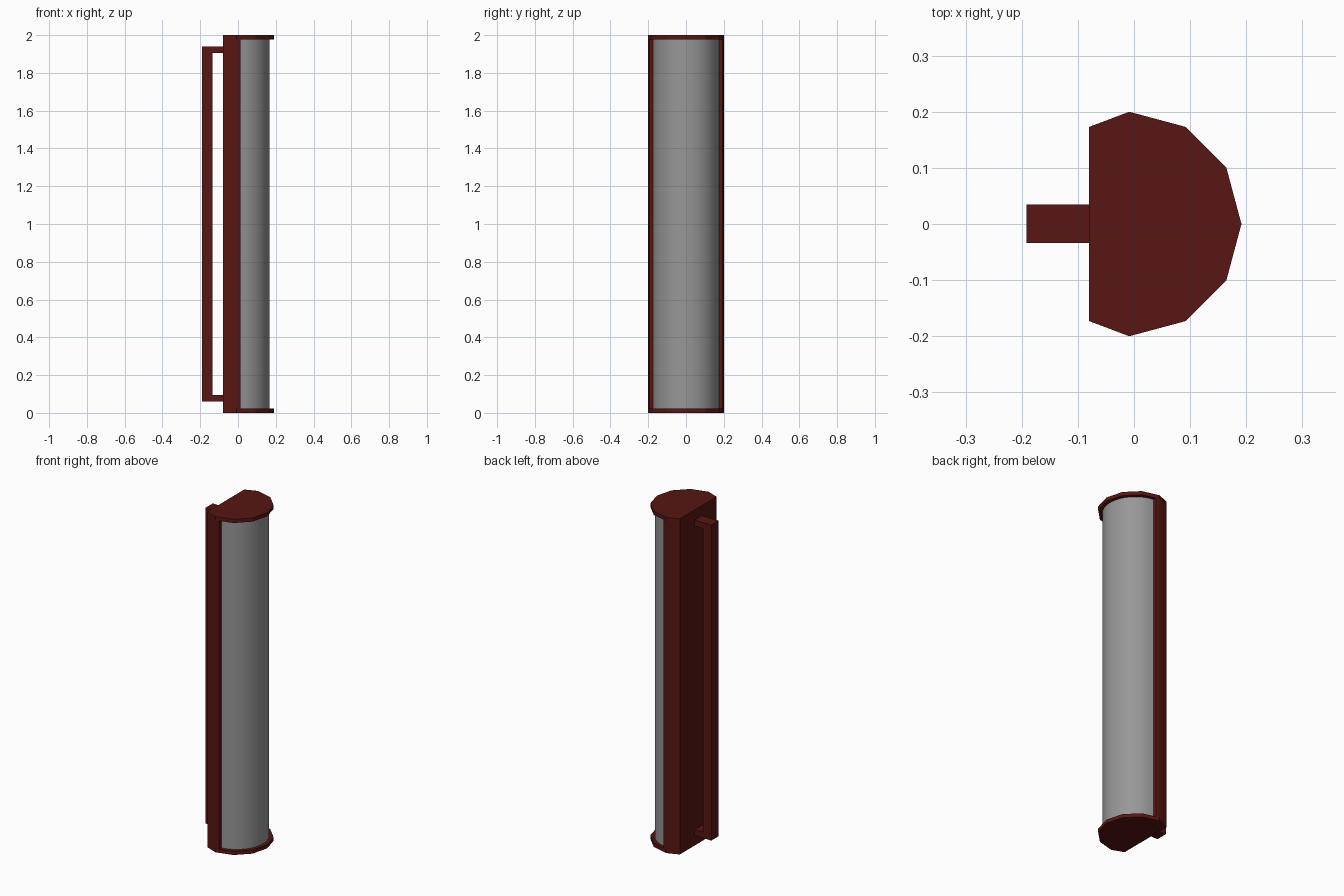
import bpy, bmesh, math

if "Cube" in bpy.data.objects:
    bpy.data.objects.remove(bpy.data.objects["Cube"])

CX = -0.0085        # axis of the rounded body
HEIGHT = 2.0
CAP = 0.022         # end cap thickness


def material(name, color):
    mat = bpy.data.materials.new(name)
    mat.diffuse_color = (*color, 1)
    mat.use_nodes = True
    mat.node_tree.nodes["Principled BSDF"].inputs["Base Color"].default_value = mat.diffuse_color
    return mat


red = material("dark_red", (0.096, 0.008, 0.006))
grey = material("mid_grey", (0.31, 0.31, 0.31))


def extrude(name, pts, to_3d, depth, mat, smooth=None):
    """Solid from a closed 2D outline, pushed along the depth vector."""
    bm = bmesh.new()
    face = bm.faces.new([bm.verts.new(to_3d(*p)) for p in pts])
    new = bmesh.ops.extrude_face_region(bm, geom=[face])["geom"]
    bmesh.ops.translate(bm, vec=depth,
                        verts=[g for g in new if isinstance(g, bmesh.types.BMVert)])
    bmesh.ops.recalc_face_normals(bm, faces=bm.faces)
    mesh = bpy.data.meshes.new(name)
    bm.to_mesh(mesh)
    bm.free()
    ob = bpy.data.objects.new(name, mesh)
    bpy.context.collection.objects.link(ob)
    mesh.materials.append(mat)
    if smooth:
        bpy.ops.object.select_all(action='DESELECT')
        bpy.context.view_layer.objects.active = ob
        ob.select_set(True)
        bpy.ops.object.shade_smooth_by_angle(angle=math.radians(smooth))
    return ob


def arc(r, a0, a1, n):
    return [(CX + r * math.cos(math.radians(a0 + (a1 - a0) * i / n)),
             r * math.sin(math.radians(a0 + (a1 - a0) * i / n))) for i in range(n + 1)]


# End caps: coarse half round with a flat back
cap_outline = arc(0.2, -90, 90, 6) + [(-0.08, 0.173), (-0.08, -0.173)]
for name, z in (("bottom_cap", 0), ("top_cap", HEIGHT - CAP)):
    extrude(name, cap_outline, lambda x, y, z=z: (x, y, z), (0, 0, CAP), red)

# Back housing between the caps
housing = [(0.012, -0.1945), (0.012, 0.1945), (CX, 0.2), (-0.08, 0.173),
           (-0.08, -0.173), (CX, -0.2)]
extrude("back_housing", housing, lambda x, y: (x, y, CAP),
        (0, 0, HEIGHT - 2 * CAP), red, smooth=40)

# Smooth rounded front
extrude("rounded_front", arc(0.175, -83.5, 83.5, 24), lambda x, y: (x, y, CAP),
        (0, 0, HEIGHT - 2 * CAP), grey, smooth=30)

# Long C-shaped handle on the back
handle = [(-0.08, 0.06), (-0.1915, 0.06), (-0.1915, 1.94), (-0.08, 1.94),
          (-0.08, 1.905), (-0.136, 1.905), (-0.136, 0.095), (-0.08, 0.095)]
extrude("handle", handle, lambda x, z: (x, -0.034, z), (0, 0.069, 0), red)
